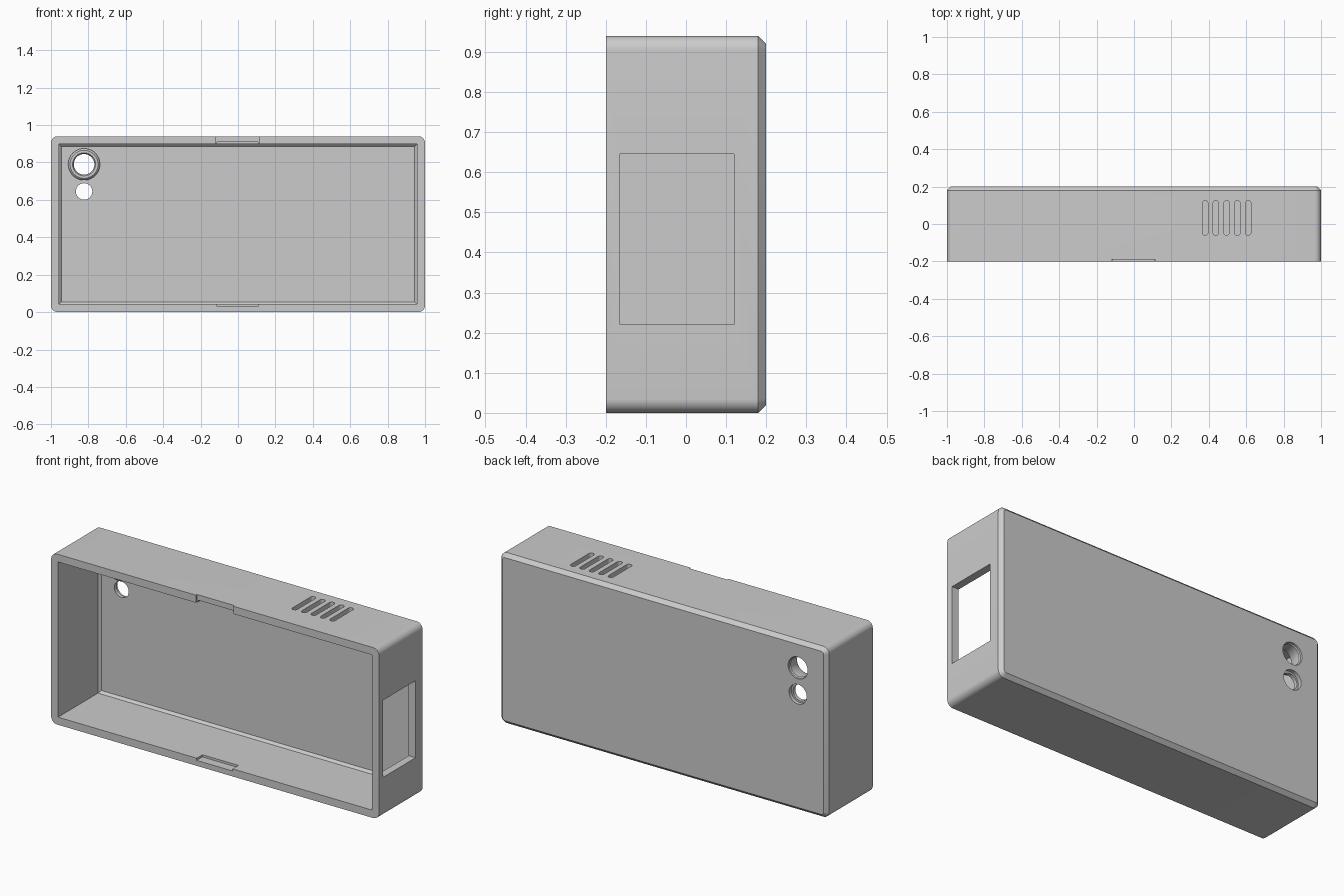
import bpy, bmesh, math
from mathutils import Matrix, Vector

cube = bpy.data.objects.get("Cube")
if cube:
    bpy.data.objects.remove(cube, do_unlink=True)

grey = bpy.data.materials.new("light_grey_plastic")
grey.use_nodes = True
grey.diffuse_color = (0.6, 0.6, 0.6, 1)
grey.node_tree.nodes["Principled BSDF"].inputs["Base Color"].default_value = (0.6, 0.6, 0.6, 1)

W, D, H = 1.0, 0.2, 0.94      # half width, half depth, height
WALL, BACK = 0.042, 0.16      # wall thickness, inner face of back panel
HOLE_X = -0.823


def finish(name, bm):
    bmesh.ops.recalc_face_normals(bm, faces=bm.faces)
    mesh = bpy.data.meshes.new(name)
    bm.to_mesh(mesh)
    bm.free()
    mesh.materials.append(grey)
    obj = bpy.data.objects.new(name, mesh)
    bpy.context.collection.objects.link(obj)
    return obj


def box(name, x, y, z, axis=None, radius=0, back_chamfer=0):
    """Box from ranges; rounds edges along an axis, then chamfers the back rim."""
    bm = bmesh.new()
    bmesh.ops.create_cube(bm, size=1)
    for v in bm.verts:
        v.co = Vector([(r[0] + r[1]) / 2 + c * (r[1] - r[0])
                       for c, r in zip(v.co, (x, y, z))])
    if radius:
        edges = [e for e in bm.edges
                 if abs((e.verts[0].co - e.verts[1].co).normalized()[axis]) > 0.9]
        bmesh.ops.bevel(bm, geom=edges, offset=radius, segments=8,
                        affect='EDGES', profile=0.5)
    if back_chamfer:
        edges = [e for e in bm.edges if all(abs(v.co.y - y[1]) < 1e-5 for v in e.verts)]
        bmesh.ops.bevel(bm, geom=edges, offset=back_chamfer, segments=1, affect='EDGES')
    return finish(name, bm)


def turned(name, profile, x, z):
    """Solid of revolution about the y direction from (radius, y) pairs."""
    bm = bmesh.new()
    n = 48
    rings = [[bm.verts.new((x + r * math.cos(2 * math.pi * i / n), y,
                            z + r * math.sin(2 * math.pi * i / n)))
              for i in range(n)] for r, y in profile]
    for a, b in zip(rings, rings[1:]):
        for i in range(n):
            j = (i + 1) % n
            bm.faces.new((a[i], a[j], b[j], b[i]))
    bm.faces.new(rings[0])
    bm.faces.new(rings[-1])
    return finish(name, bm)


def combine(target, tool, operation='DIFFERENCE'):
    mod = target.modifiers.new("combine", 'BOOLEAN')
    mod.operation, mod.object, mod.solver = operation, tool, 'EXACT'
    bpy.context.view_layer.objects.active = target
    bpy.ops.object.modifier_apply(modifier=mod.name)
    bpy.data.objects.remove(tool, do_unlink=True)


# Outer shell and open-fronted cavity
case = box("case", (-W, W), (-D, D), (0, H), 1, 0.035, 0.02)
combine(case, box("cavity", (-W + WALL, W - WALL), (-0.3, BACK),
                  (WALL, H - WALL), back_chamfer=0.013))

# Raised ring around the upper hole, fused to the back panel
combine(case, turned("ring", [(0.075, 0.12), (0.085, 0.13), (0.085, 0.17)],
                     HOLE_X, 0.79), 'UNION')

# Upper hole with flared mouth, lower hole with recess from the back
combine(case, turned("upper_hole", [(0.067, 0.11), (0.055, 0.132), (0.055, 0.185),
                                    (0.06, 0.19), (0.06, 0.25)], HOLE_X, 0.79))
combine(case, turned("lower_hole", [(0.044, 0.1), (0.044, 0.18), (0.054, 0.18),
                                    (0.054, 0.25)], HOLE_X, 0.645))

# Side window
combine(case, box("window", (0.9, 1.1), (-0.165, 0.12), (0.22, 0.645)))

# Vent slots in the top
for i in range(5):
    x = 0.38 + i * 0.0575
    combine(case, box("vent", (x - 0.015, x + 0.015), (-0.06, 0.125),
                      (0.85, 1), 2, 0.0145))

# Latch grooves in floor and ceiling, and pry notch in the top rim
for z in ((0.03, 0.06), (H - 0.06, H - 0.03)):
    combine(case, box("groove", (-0.112, 0.108), (-0.25, -0.15), z))
combine(case, box("notch", (-0.117, 0.112), (-0.25, -0.19), (0.88, 1)))

bpy.ops.object.select_all(action='DESELECT')
case.select_set(True)
bpy.context.view_layer.objects.active = case
bpy.ops.object.shade_smooth_by_angle(angle=math.radians(30))
